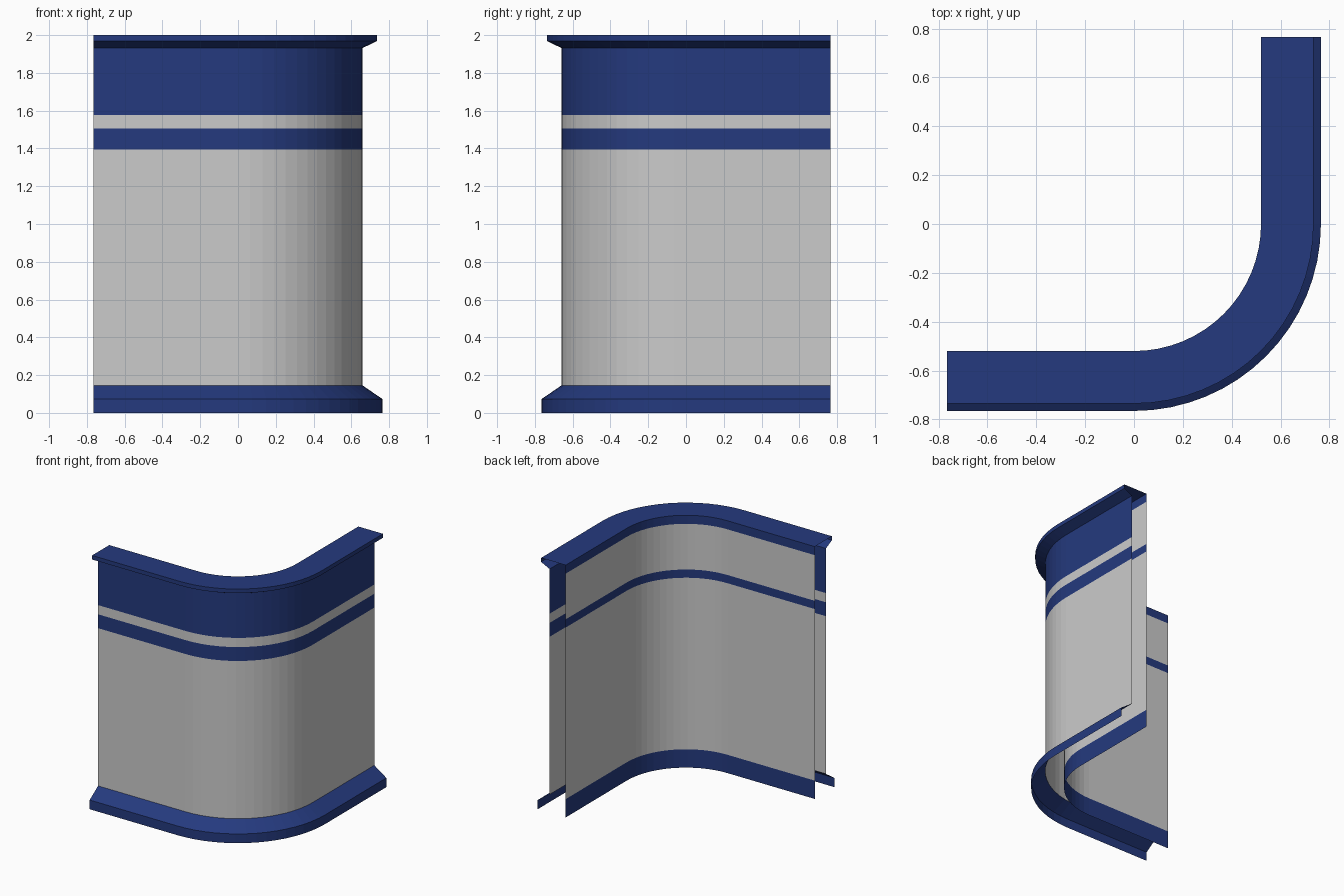
import bpy, math

if "Cube" in bpy.data.objects:
    bpy.data.objects.remove(bpy.data.objects["Cube"])

HALF = 0.765      # straight runs end here
ARC_STEPS = 16    # facets in the rounded corner

blue = bpy.data.materials.new("blue_paint")
blue.diffuse_color = (0.018, 0.042, 0.21, 1)
blue.use_nodes = True
blue.node_tree.nodes["Principled BSDF"].inputs["Base Color"].default_value = blue.diffuse_color


def path(r):
    """Plan outline of the corner at offset r from the centre."""
    pts = [(-HALF, -r)]
    for i in range(ARC_STEPS + 1):
        a = math.radians(-90 + 90 * i / ARC_STEPS)
        pts.append((r * math.cos(a), r * math.sin(a)))
    return pts + [(r, HALF)]


def sweep(name, profile, mat=None):
    """Sweep an open (offset, height) profile along the corner path."""
    rows = [path(r) for r, z in profile]
    n = len(rows[0])
    verts = [(x, y, z) for row, (r, z) in zip(rows, profile) for x, y in row]
    faces = [(j * n + i, j * n + i + 1, (j + 1) * n + i + 1, (j + 1) * n + i)
             for j in range(len(profile) - 1) for i in range(n - 1)]
    mesh = bpy.data.meshes.new(name)
    mesh.from_pydata(verts, [], faces)
    if mat:
        mesh.materials.append(mat)
    obj = bpy.data.objects.new(name, mesh)
    bpy.context.collection.objects.link(obj)
    return obj


OUT, INN = 0.66, 0.52

# Outer side, bottom to top
sweep("outer_skirting", [(HALF, 0), (HALF, 0.073), (OUT, 0.145)], blue)
sweep("outer_lower_panel", [(OUT, 0.145), (OUT, 1.395)])
sweep("outer_stripe", [(OUT, 1.395), (OUT, 1.505)], blue)
sweep("outer_gap_stripe", [(OUT, 1.505), (OUT, 1.578)])
sweep("outer_upper_band", [(OUT, 1.578), (OUT, 1.932)], blue)

# Cornice and flat top
sweep("top_cornice", [(OUT, 1.932), (0.735, 1.968), (0.735, 2), (INN, 2)], blue)

# Inner side, top to bottom
sweep("inner_top_trim", [(INN, 2), (INN, 1.932)], blue)
sweep("inner_upper_panel", [(INN, 1.932), (INN, 1.57)])
sweep("inner_stripe", [(INN, 1.57), (INN, 1.505)], blue)
sweep("inner_lower_panel", [(INN, 1.505), (INN, 0.145)])
sweep("inner_skirting", [(INN, 0.145), (INN, 0)], blue)
